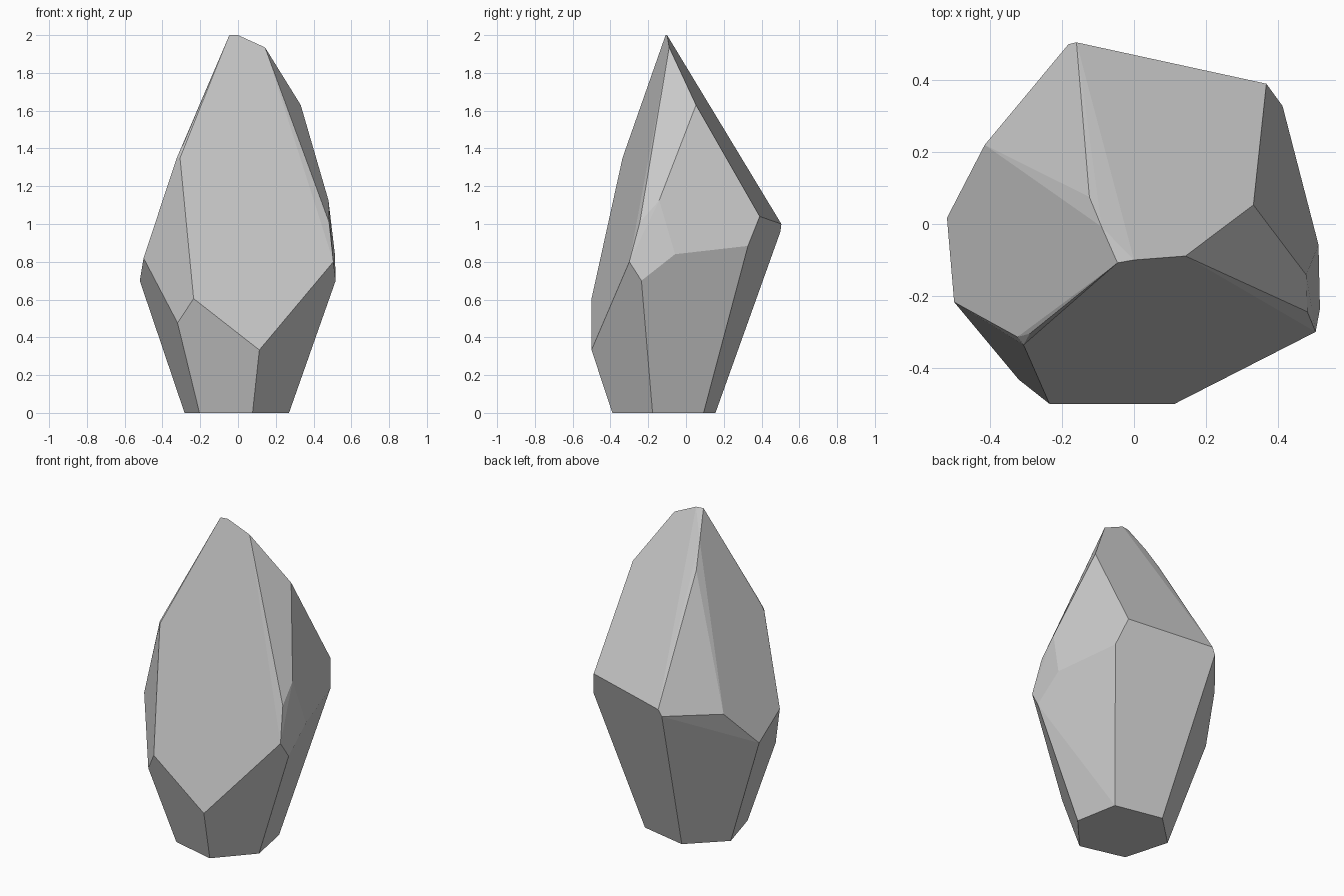
import bpy, bmesh, math

if "Cube" in bpy.data.objects:
    bpy.data.objects.remove(bpy.data.objects["Cube"])

# Corner points of the faceted stone, grouped in rings from base to tip
base = [(.077, -.39, 0), (.27, -.177, 0), (.22, .093, 0),
        (-.08, .156, 0), (-.283, -.04, 0), (-.204, -.32, 0)]
front_foot = [(.113, -.50, .333), (-.32, -.433, .476), (-.235, -.50, .605)]
girdle = [(.505, -.30, .80), (.517, -.236, .70), (.513, -.058, .84),
          (.413, .328, .884), (.368, .39, 1.04), (-.16, .505, 1.0),
          (-.182, .50, .96), (-.415, .22, .93), (-.52, .017, .70),
          (-.50, -.217, .82)]
shoulder = [(.482, -.244, 1.01), (.479, -.142, 1.125), (.332, .053, 1.63),
            (-.29, -.305, 1.42), (-.307, -.336, 1.35), (-.324, -.314, 1.35)]
tip = [(-.124, .075, 1.70), (-.09, -.008, 1.845), (.143, -.089, 1.935),
       (-.046, -.108, 2.0), (0, -.10, 2.0)]

# Wrap the points in a convex shell and merge nearly flat triangles into facets
bm = bmesh.new()
for p in base + front_foot + girdle + shoulder + tip:
    bm.verts.new(p)
hull = bmesh.ops.convex_hull(bm, input=bm.verts)
loose = [v for v in bm.verts if not v.link_faces]
bmesh.ops.delete(bm, geom=loose, context='VERTS')
bmesh.ops.dissolve_limit(bm, angle_limit=math.radians(4),
                         verts=bm.verts, edges=bm.edges)
bmesh.ops.recalc_face_normals(bm, faces=bm.faces)

mesh = bpy.data.meshes.new("crystal_stone")
bm.to_mesh(mesh)
bm.free()
stone = bpy.data.objects.new("crystal_stone", mesh)
bpy.context.collection.objects.link(stone)
